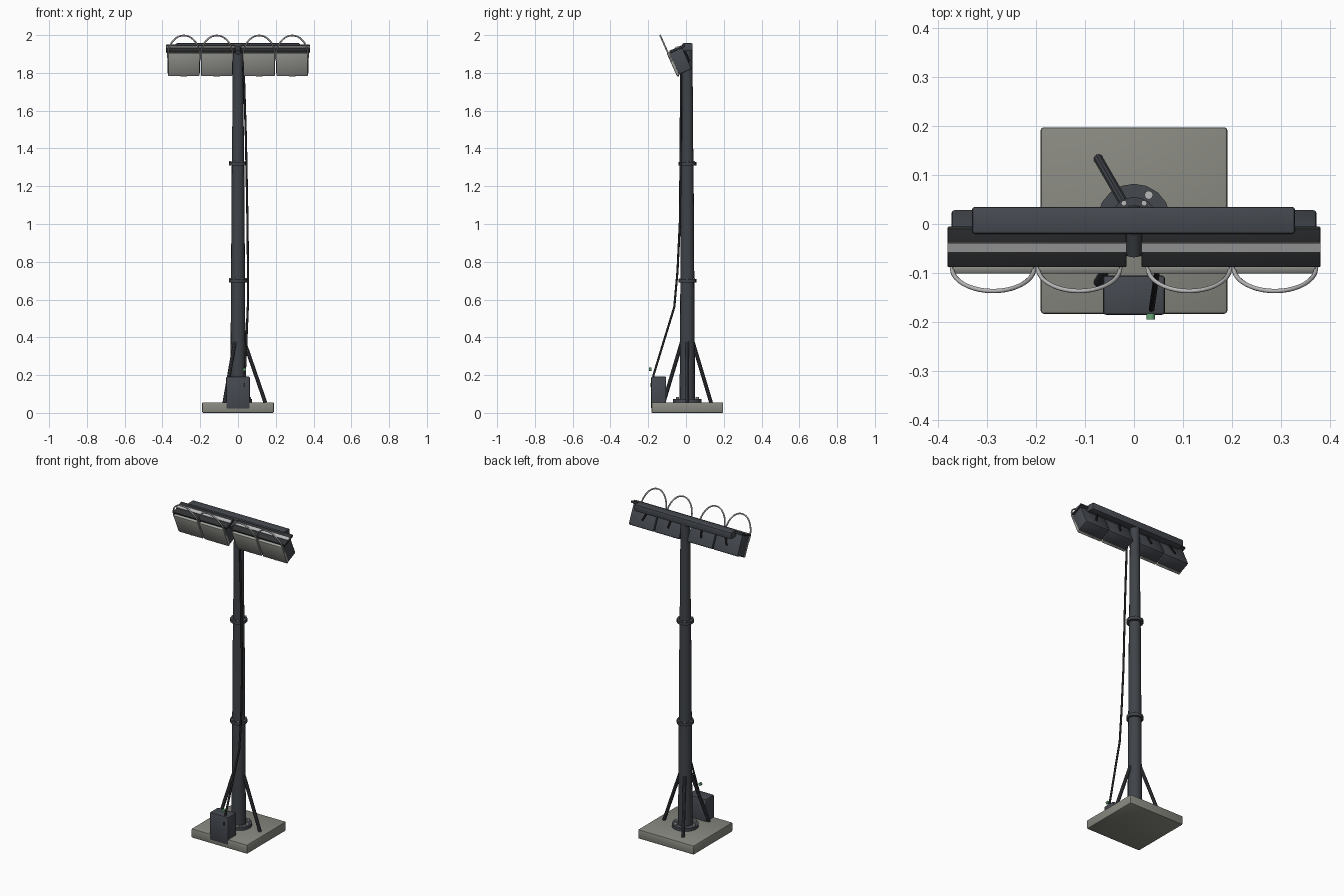
import bpy, bmesh, math
from mathutils import Vector, Matrix

if "Cube" in bpy.data.objects:
    bpy.data.objects.remove(bpy.data.objects["Cube"])

CY = 0.007                       # mast axis in y


def mat(name, rgb):
    m = bpy.data.materials.new(name)
    m.diffuse_color = (*rgb, 1)
    m.use_nodes = True
    m.node_tree.nodes["Principled BSDF"].inputs["Base Color"].default_value = m.diffuse_color
    return m


STEEL = mat("slate_steel", (0.050, 0.056, 0.065))
PAINT = mat("slate_paint", (0.060, 0.067, 0.080))
BLACK = mat("black_rubber", (0.018, 0.018, 0.020))
BROW = mat("charcoal", (0.030, 0.032, 0.035))
STONE = mat("concrete", (0.25, 0.25, 0.22))
LENS = mat("lamp_glass", (0.36, 0.36, 0.33))
METAL = mat("bright_metal", (0.48, 0.48, 0.48))
GREEN = mat("green_indicator", (0.13, 0.38, 0.18))


def finish(bm, name, m, matrix=None, smooth=True):
    me = bpy.data.meshes.new(name)
    if matrix is not None:
        bm.transform(matrix)
    bmesh.ops.recalc_face_normals(bm, faces=bm.faces)
    bm.to_mesh(me)
    bm.free()
    ob = bpy.data.objects.new(name, me)
    bpy.context.collection.objects.link(ob)
    me.materials.append(m)
    if smooth:
        bpy.ops.object.select_all(action='DESELECT')
        ob.select_set(True)
        bpy.context.view_layer.objects.active = ob
        bpy.ops.object.shade_smooth_by_angle(angle=math.radians(35))
    return ob


def box(name, lo, hi, m, bevel=0.0, matrix=None):
    bm = bmesh.new()
    lo, hi = Vector(lo), Vector(hi)
    bmesh.ops.create_cube(bm, size=1, matrix=Matrix.Translation((lo + hi) / 2)
                          @ Matrix.Diagonal((*(hi - lo), 1)))
    if bevel:
        bmesh.ops.bevel(bm, geom=bm.edges[:], offset=bevel, segments=2,
                        profile=0.5, affect='EDGES')
    return finish(bm, name, m, matrix)


def rod(name, a, b, r1, r2, m, sides=16, matrix=None):
    a, b = Vector(a), Vector(b)
    bm = bmesh.new()
    rot = (b - a).to_track_quat('Z', 'Y').to_matrix().to_4x4()
    bmesh.ops.create_cone(bm, cap_ends=True, segments=sides, radius1=r1, radius2=r2,
                          depth=(b - a).length,
                          matrix=Matrix.Translation((a + b) / 2) @ rot)
    return finish(bm, name, m, matrix)


def tube(name, pts, r, m, cyclic=False, matrix=None):
    cu = bpy.data.curves.new(name, 'CURVE')
    cu.dimensions = '3D'
    cu.bevel_depth, cu.bevel_resolution = r, 2
    cu.use_fill_caps = True
    s = cu.splines.new('POLY')
    s.points.add(len(pts) - 1)
    for p, co in zip(s.points, pts):
        p.co = (*(matrix @ Vector(co) if matrix else co), 1)
    s.use_cyclic_u = cyclic
    s.use_smooth = True
    cu.materials.append(m)
    ob = bpy.data.objects.new(name, cu)
    bpy.context.collection.objects.link(ob)
    return ob


def polar(r, deg, z):
    a = math.radians(deg)
    return (r * math.cos(a), CY + r * math.sin(a), z)


# Base slab and flange
box("base_slab", (-0.19, CY - 0.19, 0), (0.19, CY + 0.19, 0.056), STONE, 0.006)
rod("base_flange", (0, CY, 0.055), (0, CY, 0.073), 0.075, 0.075, PAINT, 18)
for i in range(6):
    rod("flange_bolt", polar(0.06, i * 60, 0.07), polar(0.06, i * 60, 0.084),
        0.009, 0.009, METAL, 8)

# Mast in three tapering sections with bolted collars
for z0, z1, r0, r1 in ((0.06, 0.70, 0.041, 0.037), (0.70, 1.32, 0.037, 0.033),
                       (1.32, 1.945, 0.032, 0.027)):
    rod("mast_section", (0, CY, z0), (0, CY, z1), r0, r1, STEEL)
for z in (0.70, 1.32):
    rod("mast_collar", (0, CY, z - 0.009), (0, CY, z + 0.009), 0.048, 0.048, STEEL, 18)
    for i in range(6):
        rod("collar_bolt", polar(0.041, i * 60, z), polar(0.041, i * 60, z + 0.014),
            0.006, 0.006, METAL, 8)

# Three bracing struts
for deg in (0, 120, 240):
    rod("brace_strut", polar(0.145, deg, 0.054), polar(0.034, deg, 0.375),
        0.010, 0.010, STEEL, 10)

# Control box with latch, indicator and power cable
box("control_box", (-0.063, -0.185, 0.022), (0.063, -0.105, 0.192), PAINT, 0.006)
box("box_latch", (0.030, -0.189, 0.138), (0.038, -0.183, 0.158), BLACK)
rod("indicator_lamp", (0.034, -0.195, 0.23), (0.034, -0.182, 0.23), 0.009, 0.009, GREEN, 12)
tube("power_cable", [(0.034, -0.176, 0.14), (0.036, -0.172, 0.20), (0.046, -0.105, 0.42),
                     (0.052, -0.062, 0.56), (0.053, -0.045, 0.75), (0.050, -0.032, 1.02),
                     (0.042, -0.028, 1.45), (0.030, -0.026, 1.83)], 0.006, BLACK)

# Crossbar and mast head
box("crossbar", (-0.33, -0.020, 1.915), (0.328, 0.035, 1.957), PAINT, 0.006)

# Lamp head: local frame tilted to face forward and down
HEAD = Matrix.Translation((0, -0.045, 1.785)) @ Matrix.Rotation(math.radians(24), 4, 'X')
rod("head_pivot", (0, 0.035, 0.12), (0, 0.085, 0.12), 0.015, 0.015, STEEL, 12, HEAD)
for cx in (-0.287, -0.112, 0.112, 0.287):
    w = 0.083
    box("lamp_housing", (cx - w - 0.002, 0.008, 0.002), (cx + w + 0.002, 0.084, 0.130),
        PAINT, 0.007, HEAD)
    box("lamp_lens", (cx - w, -0.004, 0.0), (cx + w, 0.012, 0.130), LENS, 0.003, HEAD)
    hoop = []
    for i in range(40):
        t = 2 * math.pi * i / 40
        hoop.append((cx + 0.084 * math.cos(t), 0.003, 0.115 + 0.117 * math.sin(t)))
    tube("guard_hoop", hoop, 0.0045, METAL, True, HEAD)
    # Rear bracket from crossbar to housing
    rod("rear_bracket", (cx, 0.088, 0.045), (cx * 0.9, 0.088, 0.115), 0.006, 0.006,
        BLACK, 8, HEAD)

# Brow plate and light trim strip over each pair of lamps
for s in (-1, 1):
    x0, x1 = sorted((s * 0.015, s * 0.38))
    box("brow_plate", (x0, 0.013, 0.124), (x1, 0.100, 0.138), BROW, 0.003, HEAD)
    box("brow_trim", (x0, 0.049, 0.136), (x1, 0.069, 0.142), METAL, 0.0, HEAD)
